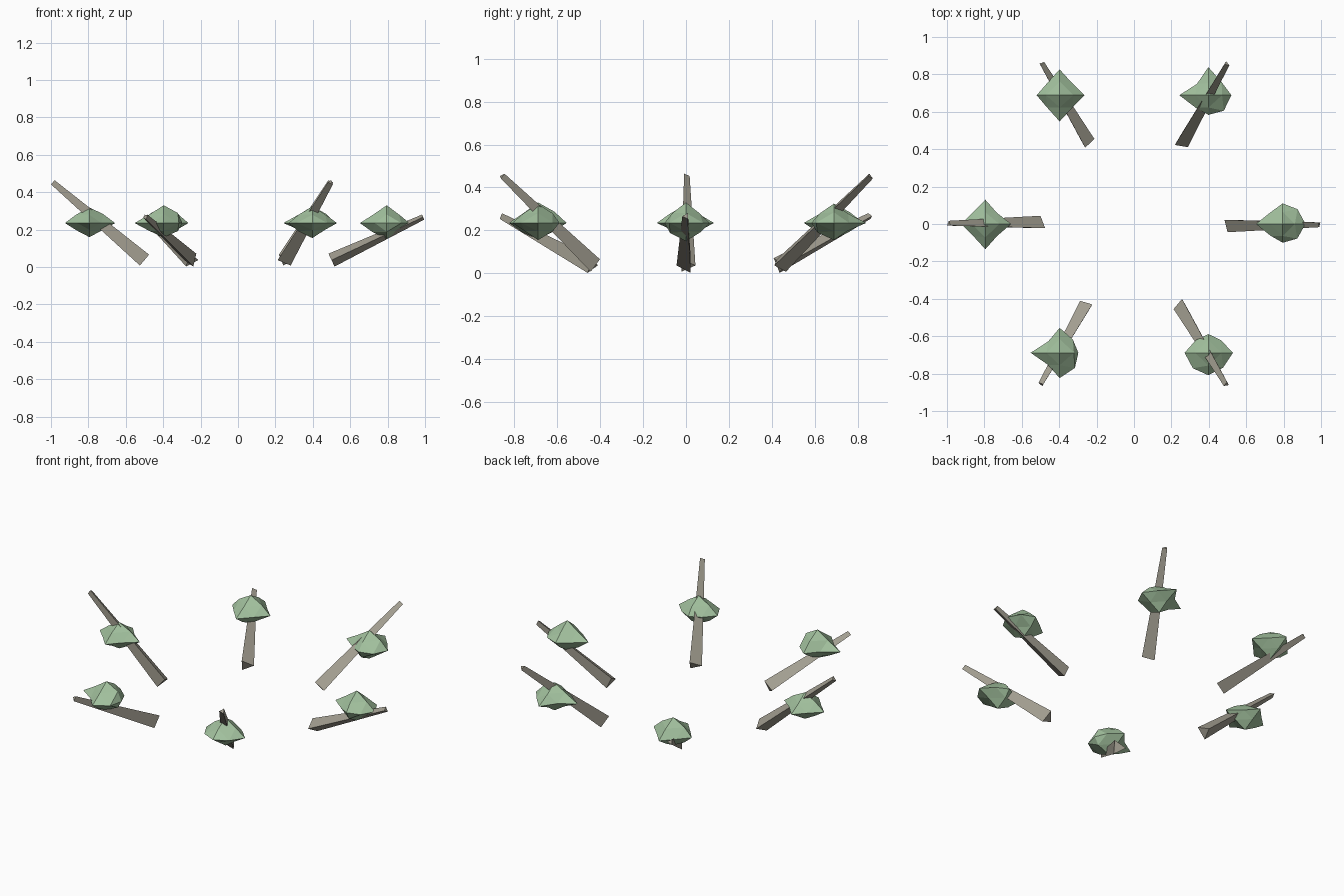
import bpy, bmesh, math, random
from mathutils import Vector, Matrix

if "Cube" in bpy.data.objects:
    bpy.data.objects.remove(bpy.data.objects["Cube"])

random.seed(4)


def material(name, rgb):
    m = bpy.data.materials.new(name)
    m.diffuse_color = (*rgb, 1)
    m.use_nodes = True
    m.node_tree.nodes["Principled BSDF"].inputs["Base Color"].default_value = m.diffuse_color
    return m


WOOD = material("wood", (0.36, 0.34, 0.28))
LEAF = material("leaf", (0.36, 0.53, 0.34))


def hull_faces(bm):
    bmesh.ops.recalc_face_normals(bm, faces=bm.faces[:])


def finish(bm, name, mat):
    hull_faces(bm)
    me = bpy.data.meshes.new(name)
    bm.to_mesh(me)
    bm.free()
    me.materials.append(mat)
    ob = bpy.data.objects.new(name, me)
    bpy.context.collection.objects.link(ob)


# Three-sided tapering trunk leaning outward
def trunk(angle, top_z):
    a, b = Vector((0.5, 0, 0.037)), Vector((0.99, 0, top_z))
    d = (b - a).normalized()
    n = Vector((-d.z, 0, d.x))
    rot = Matrix.Rotation(angle, 3, 'Z')
    bm = bmesh.new()
    rings = []
    for c, r in ((a, 0.044), (b, 0.017)):
        rings.append([bm.verts.new(rot @ (c + n * r * math.sin(t) - Vector((0, r * math.cos(t), 0))))
                      for t in (0, math.tau / 3, 2 * math.tau / 3)])
    for i in range(3):
        j = (i + 1) % 3
        bm.faces.new((rings[0][i], rings[0][j], rings[1][j], rings[1][i]))
    for ring in rings:
        bm.faces.new(ring)
    finish(bm, "leaning_trunk", WOOD)


# Spiky foliage: octahedron split once, with uneven tips and edge points
def foliage(angle, tips, mids, top, bottom):
    c = Vector((0.795 * math.cos(angle), 0.795 * math.sin(angle), 0.235))
    bm = bmesh.new()
    ring = []
    for i in range(8):
        t = i * math.tau / 8
        r = (mids if i % 2 else tips)[i // 2]
        ring.append(bm.verts.new(c + Vector((r * math.cos(t), r * math.sin(t), 0))))
    for z in (top, -bottom):
        tip = bm.verts.new(c + Vector((0, 0, z)))
        mid = []
        for i in range(4):
            t, r = i * math.tau / 4, 0.067 * random.uniform(0.92, 1.15)
            h = z * 0.5 * r / 0.067
            mid.append(bm.verts.new(c + Vector((r * math.cos(t), r * math.sin(t), h))))
        for i in range(4):
            m, n = mid[i], mid[(i + 1) % 4]
            p, q, s = ring[2 * i], ring[2 * i + 1], ring[(2 * i + 2) % 8]
            for f in ((tip, m, n), (m, q, n), (m, p, q), (n, q, s)):
                bm.faces.new(f)
    finish(bm, "foliage", LEAF)


# Tips toward +x +y -x -y, edge points between them, top and bottom heights
TUFTS = [
    ((.122, .11, .143, .10), (.112, .09, .09, .11), .095, .085),
    ((.123, .15, .155, .105), (.10, .086, .095, .117), .09, .08),
    ((.132, .138, .123, .14), (.093, .093, .094, .095), .09, .078),
    ((.138, .13, .13, .135), (.086, .09, .091, .09), .084, .075),
    ((.10, .133, .155, .135), (.10, .086, .09, .115), .095, .076),
    ((.132, .10, .127, .12), (.095, .095, .117, .112), .088, .08),
]

for i, tuft in enumerate(TUFTS):
    ang = i * math.tau / 6
    trunk(ang, 0.453 if i % 2 else 0.267)
    foliage(ang, *tuft)
